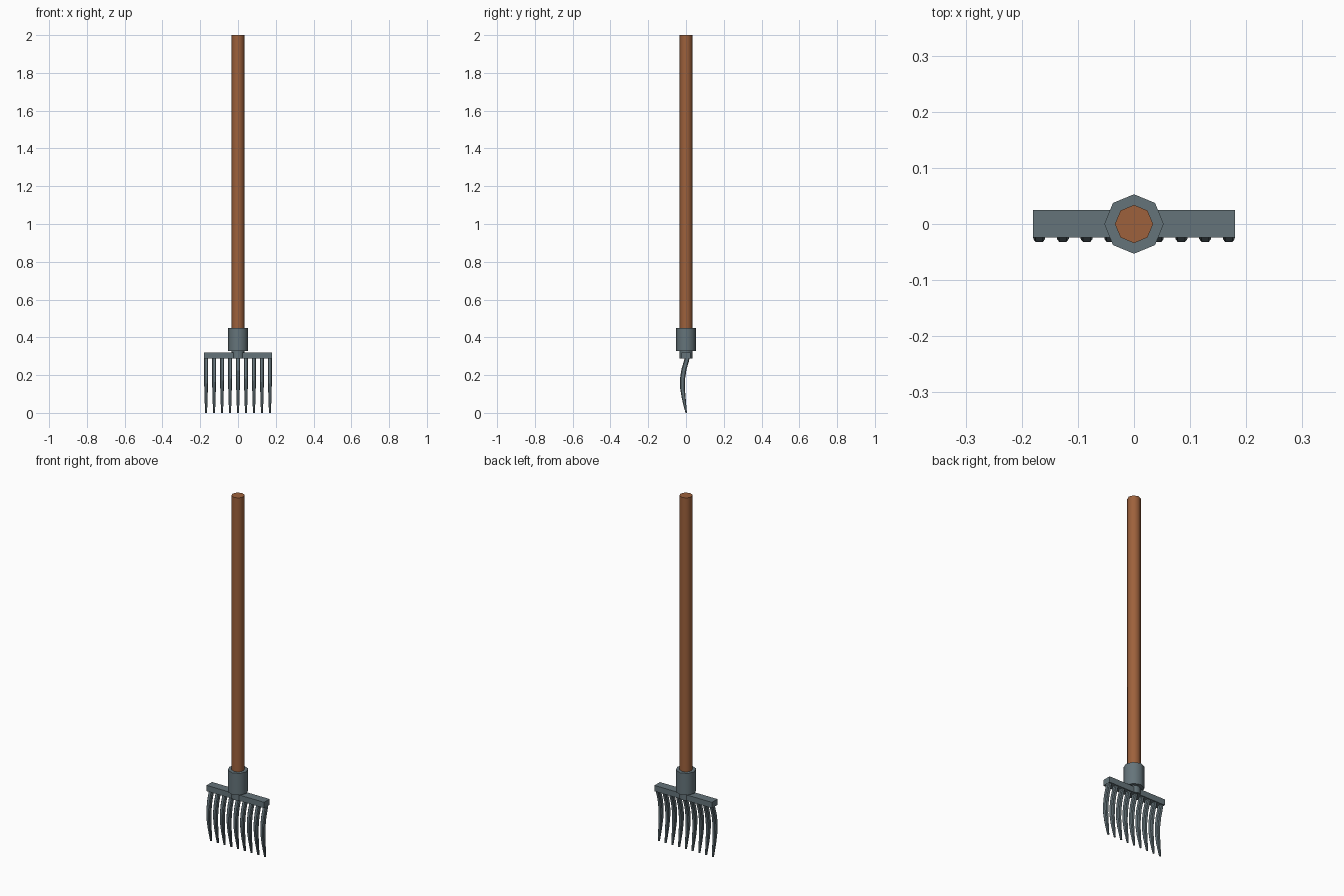
import bpy, bmesh, math

if "Cube" in bpy.data.objects:
    bpy.data.objects.remove(bpy.data.objects["Cube"])


def material(name, rgb):
    m = bpy.data.materials.new(name)
    m.diffuse_color = (*rgb, 1)
    m.use_nodes = True
    m.node_tree.nodes["Principled BSDF"].inputs["Base Color"].default_value = m.diffuse_color
    return m


WOOD = material("brown_wood", (0.34, 0.12, 0.045))
STEEL = material("grey_steel", (0.13, 0.175, 0.195))


def finish(bm, name, mat, smooth_angle=None):
    bmesh.ops.recalc_face_normals(bm, faces=bm.faces)
    me = bpy.data.meshes.new(name)
    bm.to_mesh(me)
    bm.free()
    me.materials.append(mat)
    ob = bpy.data.objects.new(name, me)
    bpy.context.collection.objects.link(ob)
    if smooth_angle:
        bpy.ops.object.select_all(action='DESELECT')
        ob.select_set(True)
        bpy.context.view_layer.objects.active = ob
        bpy.ops.object.shade_smooth_by_angle(angle=math.radians(smooth_angle))
    return ob


def loft(bm, sections):
    """Bridge equal-length closed sections and cap both ends."""
    rings = [[bm.verts.new(p) for p in s] for s in sections]
    n = len(rings[0])
    for a, b in zip(rings, rings[1:]):
        for i in range(n):
            j = (i + 1) % n
            bm.faces.new((a[i], a[j], b[j], b[i]))
    bm.faces.new(rings[0])
    bm.faces.new(rings[-1])


def octagon(r, z):
    return [(r * math.cos(i * math.pi / 4), r * math.sin(i * math.pi / 4), z)
            for i in range(8)]


def octagonal_post(name, r, z0, z1, mat):
    bm = bmesh.new()
    loft(bm, [octagon(r, z0), octagon(r, z1)])
    return finish(bm, name, mat, 60)


# Shaft, collar and short neck
octagonal_post("handle", 0.034, 0.36, 2.0, WOOD)
octagonal_post("collar", 0.053, 0.327, 0.45, STEEL)
octagonal_post("neck", 0.034, 0.288, 0.335, STEEL)

# Cross bar
bm = bmesh.new()
loft(bm, [[(-0.18, -0.024, z), (0.18, -0.024, z), (0.18, 0.025, z), (-0.18, 0.025, z)]
          for z in (0.287, 0.32)])
finish(bm, "cross_bar", STEEL)

# Curved tapering tines: z, centre y, half width, half depth
PATH = [(0.315, 0.0125, 0.0107, 0.0125), (0.27, 0.001, 0.0107, 0.0135),
        (0.23, -0.011, 0.0107, 0.0135), (0.18, -0.0185, 0.0105, 0.0135),
        (0.13, -0.0185, 0.0095, 0.0125), (0.08, -0.0125, 0.008, 0.0105),
        (0.035, -0.005, 0.0065, 0.007), (0.0, 0.001, 0.005, 0.004)]


def tine_section(x, z, y, w, d):
    a, b = w * 0.62, d * 0.62          # chamfered corners
    pts = [(w, -b), (w, b), (a, d), (-a, d), (-w, b), (-w, -b), (-a, -d), (a, -d)]
    return [(x + px, y + py, z) for px, py in pts]


for k in range(9):
    x = -0.169 + k * 0.338 / 8
    bm = bmesh.new()
    loft(bm, [tine_section(x, *p) for p in PATH])
    finish(bm, "tine_%d" % (k + 1), STEEL, 35)
